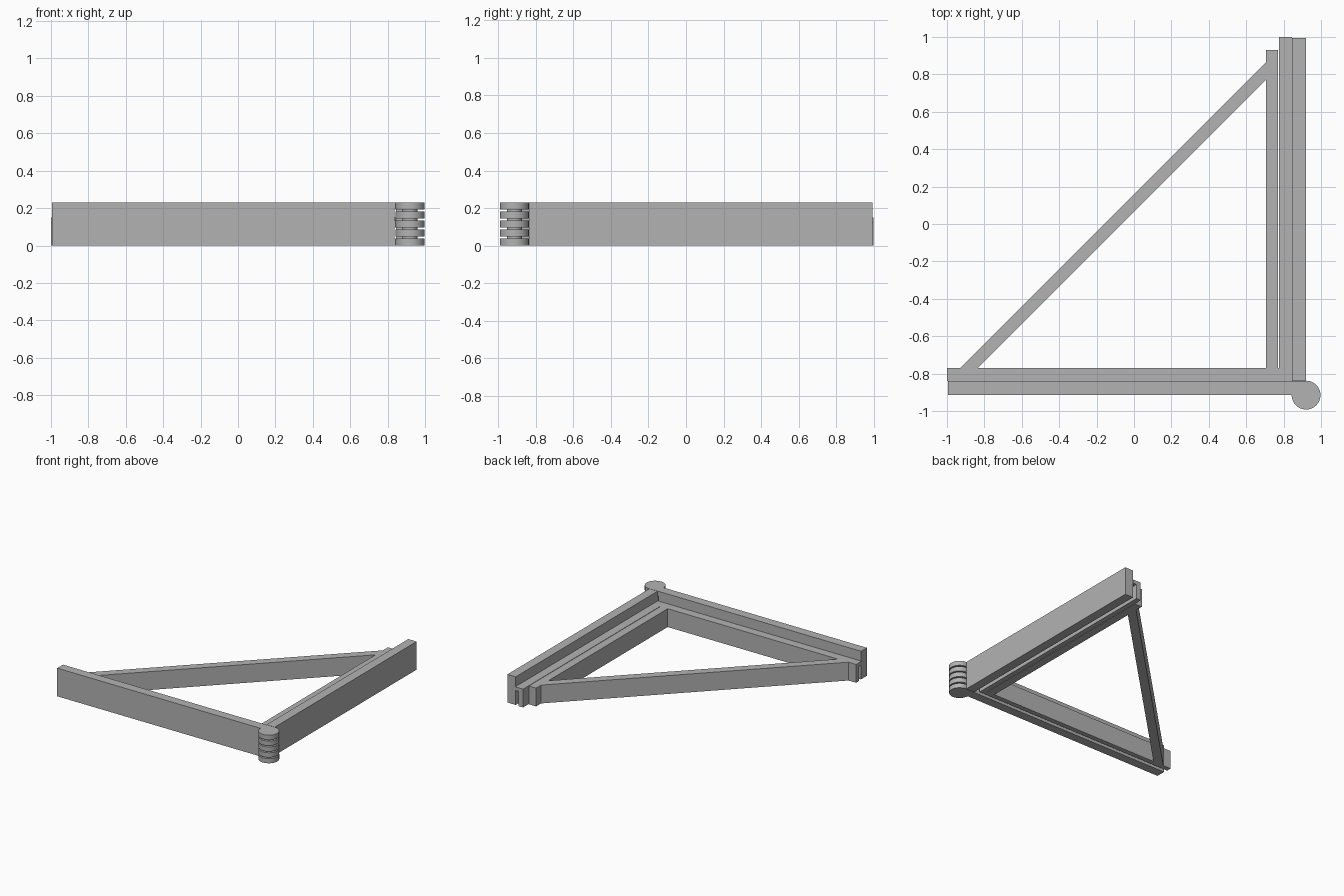
import bpy
import bmesh

cube = bpy.data.objects.get("Cube")
if cube:
    bpy.data.objects.remove(cube, do_unlink=True)

grey = bpy.data.materials.new("plain grey")
grey.use_nodes = True
colour = (0.45, 0.45, 0.45, 1)
grey.diffuse_color = colour
grey.node_tree.nodes["Principled BSDF"].inputs["Base Color"].default_value = colour

WALL_TOP = 0.23
FRAME_TOP = 0.15
SLOT_TOP = 0.12
PIVOT = (0.92, -0.915)


def prism(name, plan, low, high):
    """Extrude a plan outline between two heights."""
    bm = bmesh.new()
    face = bm.faces.new([bm.verts.new((x, y, low)) for x, y in plan])
    top = bmesh.ops.extrude_face_region(bm, geom=[face])["geom"]
    verts = [v for v in top if isinstance(v, bmesh.types.BMVert)]
    bmesh.ops.translate(bm, vec=(0, 0, high - low), verts=verts)
    bmesh.ops.recalc_face_normals(bm, faces=bm.faces)
    mesh = bpy.data.meshes.new(name)
    bm.to_mesh(mesh)
    bm.free()
    mesh.materials.append(grey)
    obj = bpy.data.objects.new(name, mesh)
    bpy.context.collection.objects.link(obj)
    return obj


def rect(x1, x2, y1, y2):
    return [(x1, y1), (x2, y1), (x2, y2), (x1, y2)]


def cylinder(name, radius, low, high):
    bpy.ops.mesh.primitive_cylinder_add(
        vertices=48, radius=radius, depth=high - low,
        location=(*PIVOT, (low + high) / 2))
    obj = bpy.context.object
    obj.name = name
    obj.data.materials.append(grey)
    bpy.ops.object.shade_smooth_by_angle()


def across(plan):
    """Reflect a plan over the corner's diagonal."""
    return [(0.004 - y, -x) for x, y in plan]


# Walls and slotted rails, mitred at the corner
wall = rect(-0.995, 0.837, -0.915, -0.84)
rail_roof = [(-1, -0.84), (0.843, -0.84), (0.773, -0.77), (-1, -0.77)]
rail_web = [(-1, -0.81), (0.813, -0.81), (0.773, -0.77), (-1, -0.77)]
for side, place in (("front", lambda p: p), ("side", across)):
    prism(side + "_wall", place(wall), 0, WALL_TOP)
    prism(side + "_rail_roof", place(rail_roof), SLOT_TOP, FRAME_TOP)
    prism(side + "_rail_web", place(rail_web), 0, SLOT_TOP)

# Inner bar and diagonal brace
prism("inner_bar", rect(0.705, 0.77, -0.77, 0.93), 0, FRAME_TOP)
prism("diagonal_brace",
      [(-0.93, -0.77), (-0.835, -0.77), (0.705, 0.77), (0.705, 0.865)],
      0, FRAME_TOP)

# Hinge knuckles, tied alternately to each wall
cylinder("hinge_pin", 0.04, 0.01, WALL_TOP - 0.01)
pitch = 0.048
for i in range(5):
    low = i * pitch
    high = low + 0.038
    cylinder(f"knuckle_{i + 1}", 0.077, low, high)
    tab = rect(0.835, 0.92, -0.915, -0.84)
    if i % 2:
        tab = rect(0.845, 0.919, -0.915, -0.83)
    prism(f"knuckle_tab_{i + 1}", tab, low, high)
